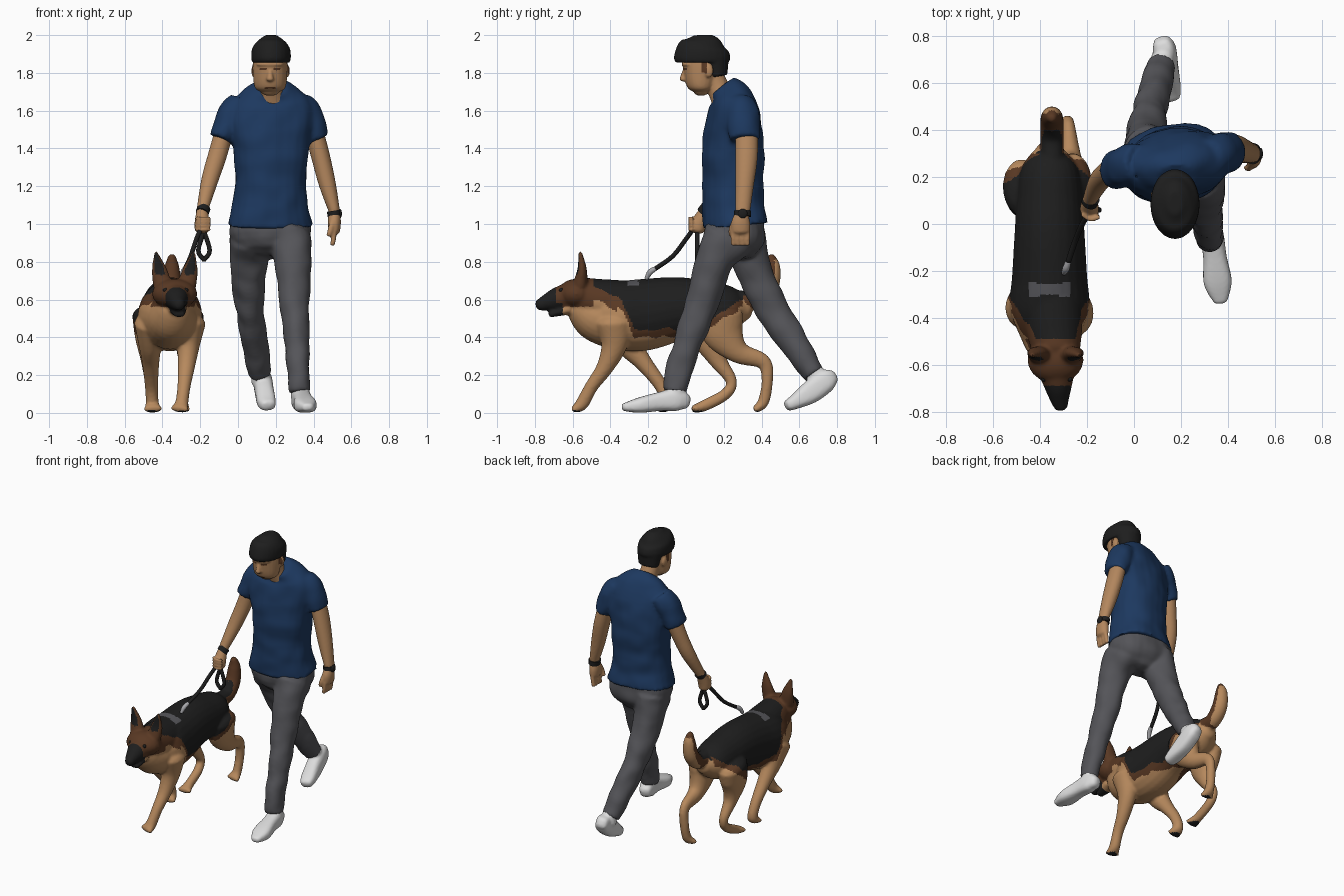
import bpy, bmesh, math
from mathutils import Vector, noise

if "Cube" in bpy.data.objects:
    bpy.data.objects.remove(bpy.data.objects["Cube"])


def material(name, red, green, blue):
    made = bpy.data.materials.new(name)
    made.use_nodes = True
    made.diffuse_color = (red, green, blue, 1)
    shader = made.node_tree.nodes["Principled BSDF"]
    shader.inputs["Base Color"].default_value = made.diffuse_color
    return made


black = material("black", .013, .013, .013)
brown = material("dark brown", .1, .04, .017)
tan = material("tan fur", .47, .25, .11)
skin = material("skin", .45, .24, .11)
navy = material("navy cloth", .012, .04, .115)
grey = material("grey cloth", .09, .09, .1)
white = material("white shoe", .72, .72, .72)
metal = material("metal", .4, .4, .42)


def spline(points, steps=5):
    """Catmull-Rom curve through the points."""
    padded = [points[0]] + points + [points[-1]]
    curve = []
    for a, b, c, d in zip(padded, padded[1:], padded[2:], padded[3:]):
        for step in range(steps):
            t = step / steps
            curve.append(b + (c - a) * (t / 2) + (a * 2 - b * 5 + c * 4 - d) * (t * t / 2)
                         + (b * 3 - a - c * 3 + d) * (t ** 3 / 2))
    return curve + [points[-1]]


def limb(bm, x_start, x_end, *rings, side=(1, 0, 0), rounded=True, box=2, bow=0):
    """Loft ellipses (y, z, half width, half depth) while x runs from start to end."""
    points = []
    for index, (y, z, width, *depth) in enumerate(rings):
        t = index / (len(rings) - 1)
        x = x_start + (x_end - x_start) * t + bow * math.sin(math.pi * t)
        points.append(Vector((x, y, z, width, depth[0] if depth else width)))
    path = spline(points)
    centres = [Vector(point[:3]) for point in path]
    last = len(path) - 1
    across = Vector(side)
    loops = []

    def ring(index, scale=1, push=0):
        along = (centres[min(index + 1, last)] - centres[max(index - 1, 0)]).normalized()
        u = (across - along * along.dot(across)).normalized()
        v = along.cross(u)
        width, depth = path[index][3], path[index][4]
        centre = centres[index] + along * push * min(width, depth)
        loop = []
        for corner in range(24):
            angle = math.tau * corner / 24
            c, s = math.cos(angle), math.sin(angle)
            c = math.copysign(abs(c) ** (2 / box), c) * scale * width
            s = math.copysign(abs(s) ** (2 / box), s) * scale * depth
            loop.append(bm.verts.new(centre + u * c + v * s))
        loops.append(loop)

    if rounded:
        ring(0, .4, -.5)
        ring(0, .8, -.3)
    for index in range(last + 1):
        ring(index)
    if rounded:
        ring(last, .8, .3)
        ring(last, .4, .5)
    for lower, upper in zip(loops, loops[1:]):
        for corner in range(len(lower)):
            bm.faces.new((lower[corner - 1], lower[corner], upper[corner], upper[corner - 1]))
    bm.faces.new(loops[0])
    bm.faces.new(loops[-1])


def blob(bm, centre, size):
    verts = bmesh.ops.create_uvsphere(bm, u_segments=20, v_segments=12, radius=1)["verts"]
    bmesh.ops.scale(bm, vec=size, verts=verts)
    bmesh.ops.translate(bm, vec=centre, verts=verts)


def finish(name, bm, materials, voxel=0, rule=None, wrinkle=0):
    """Fuse the pieces into one skin, smooth it and colour its faces by rule."""
    bmesh.ops.recalc_face_normals(bm, faces=bm.faces)
    mesh = bpy.data.meshes.new(name)
    bm.to_mesh(mesh)
    bm.free()
    obj = bpy.data.objects.new(name, mesh)
    bpy.context.collection.objects.link(obj)
    if voxel:
        fuse = obj.modifiers.new("fuse", "REMESH")
        fuse.mode, fuse.voxel_size = "VOXEL", voxel
        soften = obj.modifiers.new("soften", "SMOOTH")
        soften.factor, soften.iterations = .5, 4
        graph = bpy.context.evaluated_depsgraph_get()
        mesh = bpy.data.meshes.new_from_object(obj.evaluated_get(graph))
        obj.modifiers.clear()
        obj.data = mesh
    if wrinkle:
        moves = [vert.normal * wrinkle * noise.noise(vert.co * 10) for vert in mesh.vertices]
        for vert, move in zip(mesh.vertices, moves):
            vert.co += move
    mesh.materials.clear()
    for entry in materials:
        mesh.materials.append(entry)
    if rule:
        for face in mesh.polygons:
            face.material_index = materials.index(rule(face.center, face.normal))
    mesh.shade_smooth()
    mesh.set_sharp_from_angle(angle=1)


# Shirt: torso and two sleeves
bm = bmesh.new()
limb(bm, .17, .18, (.26, .99, .23, .17), (.25, 1.1, .2, .16), (.25, 1.2, .19, .16), (.25, 1.4, .2, .16),
     (.25, 1.56, .23, .14), (.23, 1.67, .19, .11), (.19, 1.73, .08, .08), side=(1, .15, 0), rounded=False, box=2.3)
limb(bm, .02, -.09, (.26, 1.64, .07, .08), (.25, 1.57, .08, .09), (.23, 1.45, .06, .08), rounded=False)
limb(bm, .32, .42, (.28, 1.64, .07, .08), (.3, 1.57, .08, .09), (.31, 1.45, .06, .08), rounded=False)
finish("shirt", bm, [navy], .012, wrinkle=.009)

# Trousers: hips, forward left leg, trailing right leg
bm = bmesh.new()
limb(bm, .17, .17, (.26, 1.03, .21, .15), (.26, .95, .22, .16), (.25, .9, .2, .15), box=2.3)
limb(bm, .28, .33, (.22, .92, .11, .14), (.15, .8, .1), (.09, .6, .08, .09), (.02, .4, .07, .08),
     (-.04, .22, .06, .07), (-.06, .11, .06), rounded=False)
limb(bm, .06, .12, (.29, .92, .11, .14), (.34, .8, .1), (.43, .6, .08, .09), (.55, .4, .07, .08),
     (.68, .2, .06), rounded=False, bow=-.03)
finish("trousers", bm, [grey], .012, wrinkle=.01)

# Shoes with ankle collars
bm = bmesh.new()
limb(bm, .32, .37, (0, .06, .04), (-.05, .07, .05, .06), (-.14, .06, .05), (-.25, .04, .06, .04),
     (-.33, .03, .03, .02), box=2.8)
limb(bm, .33, .33, (-.05, .08, .05), (-.05, .15, .05))
finish("left_shoe", bm, [white], .008)
bm = bmesh.new()
limb(bm, .12, .16, (.775, .19, .04), (.74, .17, .05, .06), (.66, .11, .05, .06), (.58, .06, .05, .04),
     (.54, .04, .04, .03), box=2.8)
limb(bm, .12, .12, (.7, .16, .05), (.68, .22, .05))
finish("right_shoe", bm, [white], .008)

# Right arm with a fist, left arm with a hanging hand
bm = bmesh.new()
limb(bm, -.07, -.19, (.25, 1.5, .05, .06), (.22, 1.36, .05), (.18, 1.23, .045), (.1, 1.07, .03))
limb(bm, -.19, -.19, (.1, 1.07, .03), (.07, 1.01, .04), (.06, .97, .04))
for finger in range(4):
    z = 1.03 - finger * .02
    limb(bm, -.15, -.22, (.03, z, .01), (.02, z, .01), (.04, z, .01), side=(0, 0, 1))
finish("right_arm", bm, [skin], .007)
bm = bmesh.new()
limb(bm, .4, .51, (.32, 1.5, .05, .06), (.32, 1.36, .05, .06), (.31, 1.21, .045, .05), (.3, 1.07, .03, .04))
limb(bm, .51, .51, (.3, 1.07, .03), (.29, 1.01, .035, .05), (.29, .96, .03, .05))
for finger in range(4):
    y = .25 + finger * .025
    limb(bm, .51, .5, (y, .97, .014), (y, .92, .014), (y, .89, .012))
limb(bm, .5, .48, (.26, 1.02, .015), (.24, .97, .015), (.24, .94, .013))
finish("left_arm", bm, [skin], .007)

# Watch and wrist strap
bm = bmesh.new()
limb(bm, .51, .505, (.3, 1.04, .035, .045), (.3, 1.07, .035, .045), rounded=False)
blob(bm, (.54, .3, 1.055), (.01, .025, .025))
finish("watch", bm, [black])
bm = bmesh.new()
limb(bm, -.18, -.19, (.11, 1.085, .035), (.09, 1.06, .035), rounded=False)
finish("wrist_strap", bm, [black])


# Head: skull, jaw, neck, nose, brow, lips and ears
def paint_head(place, normal):
    off = abs(place.x - .17)
    eye = abs(place.z - 1.82) < .006 and .018 < off < .055
    mouth = abs(place.z - 1.72) < .004 and off < .03
    sideburn = .08 < place.y < .11 and place.z > 1.8
    return brown if sideburn or (place.y < .06 and (eye or mouth)) else skin


bm = bmesh.new()
limb(bm, .17, .17, (.09, 1.92, .06, .08), (.09, 1.87, .09, .11), (.08, 1.78, .09), (.08, 1.72, .08, .07),
     (.08, 1.7, .05, .04))
limb(bm, .17, .18, (.13, 1.8, .06), (.17, 1.72, .06), (.2, 1.64, .08, .06))
limb(bm, .17, .17, (-.01, 1.81, .01), (-.015, 1.765, .02))
blob(bm, (.17, .02, 1.845), (.075, .045, .016))
blob(bm, (.17, .04, 1.72), (.036, .025, .014))
for x in (.085, .26):
    blob(bm, (x, .12, 1.81), (.014, .025, .035))
finish("head", bm, [skin, brown], .006, paint_head)

# Hair: dome with a forward fringe and a nape
bm = bmesh.new()
limb(bm, .175, .175, (.085, 1.855, .1, .14), (.085, 1.88, .105, .15), (.085, 1.93, .1, .135),
     (.09, 1.97, .07, .1), (.09, 2, .03, .05), rounded=False)
limb(bm, .175, .178, (.15, 1.88, .09, .08), (.17, 1.78, .07, .05), rounded=False)
finish("hair", bm, [black], .008)


# Dog: dark saddle, face mask, pads and tail over tan fur
def paint_dog(place, normal):
    x, y, z = place
    if y < -.49 and z > .5:
        muzzle = y < -.69 or (y < -.65 and z < .58)
        inner_ear = z > .73 and normal.y < -.85
        return black if muzzle or inner_ear else brown if z > .56 else tan
    if y > .3 and z > .52:
        if y < .41 and normal.z > .45:
            return black
        return brown if normal.y < .3 or z > .81 else tan
    if abs(y + .28) < .02 + .15 * abs(x + .36) and abs(x + .36) < .09 and normal.z > .5:
        return grey
    if z < .012:
        return black
    shoulder = min(.45 - 2.5 * (y + .28), .6 - .5 * (y + .34))
    edge = max(.44, shoulder, .4 + .7 * y) + .025 * noise.noise(place * 14)
    border = .07 if y < -.36 else .045
    return black if z > edge else brown if z > edge - border else tan


bm = bmesh.new()
limb(bm, -.36, -.36, (.32, .55, .06), (.24, .55, .12), (.1, .55, .14, .15), (-.05, .55, .15, .17),
     (-.22, .52, .16, .19), (-.36, .51, .17, .18), (-.47, .5, .13, .14), (-.53, .5, .1))
limb(bm, -.35, -.33, (-.32, .57, .13), (-.45, .59, .12), (-.55, .62, .1))
limb(bm, -.36, -.34, (-.36, .48, .15), (-.48, .51, .13), (-.56, .56, .09))
blob(bm, (-.335, -.58, .63), (.12, .1, .08))
limb(bm, -.33, -.31, (-.62, .62, .08, .07), (-.69, .6, .06), (-.75, .58, .04), (-.78, .57, .03))
limb(bm, -.32, -.31, (-.62, .55, .05, .03), (-.72, .52, .03, .015))
for turn in (-1, 1):
    limb(bm, -.335 + turn * .065, -.335 + turn * .1, (-.56, .68, .05, .04), (-.55, .76, .04, .025), (-.56, .85, .01))
# Front legs
limb(bm, -.25, -.31, (-.38, .48, .08, .1), (-.38, .36, .06, .07), (-.43, .24, .045), (-.5, .14, .035),
     (-.55, .05, .035), (-.59, .02, .05, .02))
limb(bm, -.47, -.45, (-.36, .48, .08, .1), (-.3, .36, .06, .07), (-.22, .26, .045), (-.13, .14, .035),
     (-.1, .05, .035), (-.14, .02, .05, .02))
# Hind legs
limb(bm, -.26, -.3, (.18, .52, .08, .12), (.2, .42, .07, .11), (.28, .32, .05, .06), (.41, .27, .03, .04),
     (.43, .17, .03), (.41, .06, .03), (.37, .02, .05, .02))
limb(bm, -.48, -.45, (.16, .52, .08, .12), (.14, .4, .07, .11), (.17, .28, .045, .05), (.24, .17, .03),
     (.21, .1, .03), (.1, .04, .03), (.04, .02, .05, .02))
# Tail
limb(bm, -.35, -.35, (.27, .6, .05), (.37, .6, .05), (.44, .67, .05), (.46, .77, .04), (.45, .83, .02))
finish("dog_body", bm, [tan, brown, black, grey], .009, paint_dog)
bm = bmesh.new()
for x in (-.385, -.275):
    blob(bm, (x, -.66, .65), (.012, .012, .012))
finish("dog_eyes", bm, [black])

# Leash with a hanging hand loop, and its clip
bm = bmesh.new()
limb(bm, -.19, -.28, (.05, .99, .012), (0, .92, .012), (-.07, .83, .012), (-.16, .765, .012))
for bow in (-.03, .03):
    limb(bm, -.18, -.18, (.06, .96, .012), (.06, .86, .012), (.06, .81, .012), bow=bow)
finish("leash", bm, [black])
bm = bmesh.new()
limb(bm, -.28, -.3, (-.16, .765, .012), (-.19, .745, .015), (-.21, .71, .01))
finish("leash_clip", bm, [metal])
